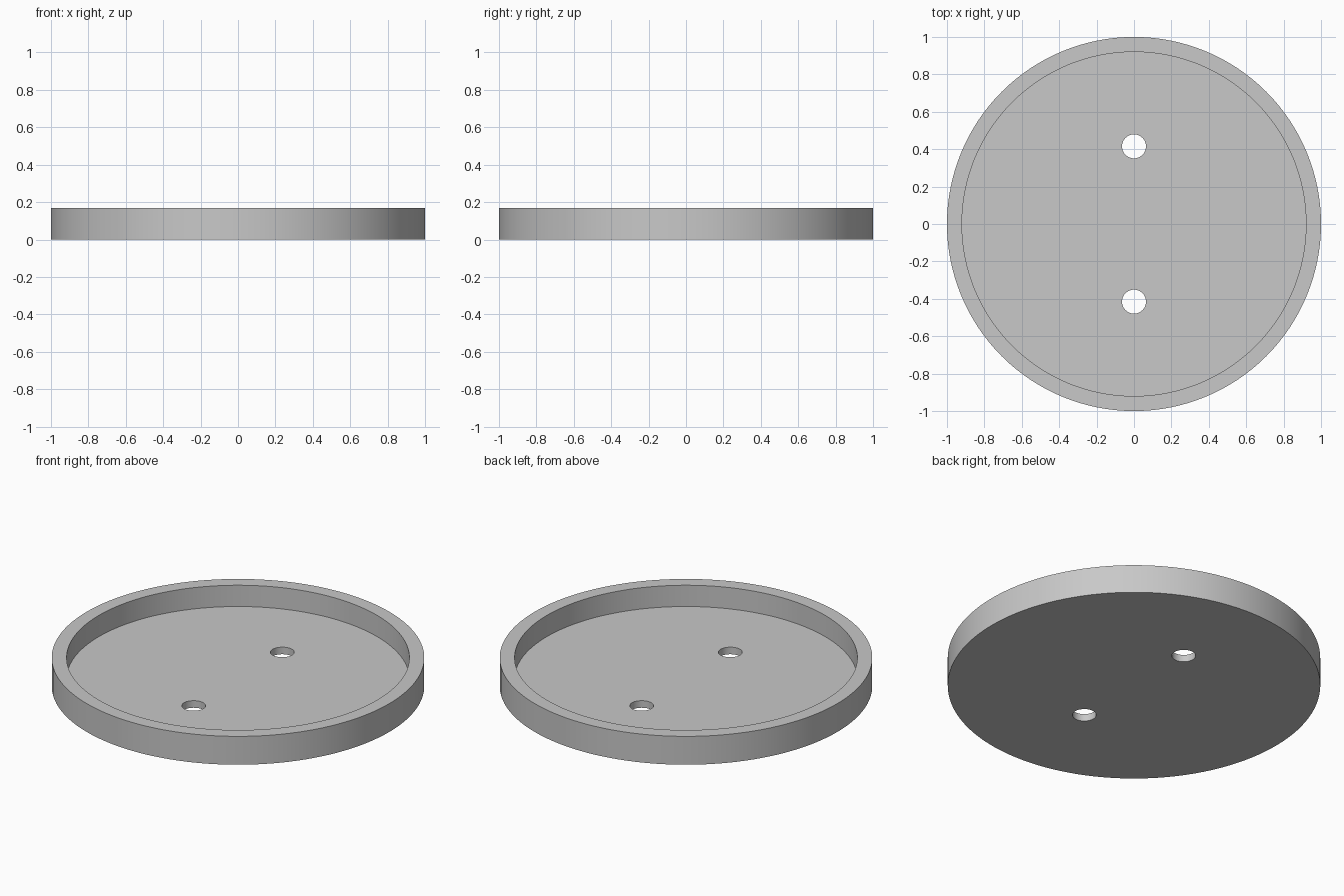
import bpy
import math

RADIUS, INNER_RADIUS = 1.0, 0.92
HEIGHT, FLOOR = 0.168, 0.042
HOLE_RADIUS, HOLE_Y = 0.064, 0.415

if "Cube" in bpy.data.objects:
    bpy.data.objects.remove(bpy.data.objects["Cube"], do_unlink=True)

# Plain grey material
grey = bpy.data.materials.new("light_grey")
grey.use_nodes = True
colour = (0.58, 0.58, 0.58, 1)
grey.diffuse_color = colour
grey.node_tree.nodes["Principled BSDF"].inputs["Base Color"].default_value = colour


def cylinder(name, radius, bottom, top, y=0, sides=128):
    bpy.ops.mesh.primitive_cylinder_add(
        vertices=sides, radius=radius, depth=top - bottom,
        location=(0, y, (bottom + top) / 2))
    obj = bpy.context.object
    obj.name = name
    obj.data.materials.append(grey)
    return obj


# Round tray body
tray = cylinder("round_tray", RADIUS, 0, HEIGHT)

# Cutters for the shallow recess and the two through holes
cutters = [cylinder("recess_cutter", INNER_RADIUS, FLOOR, HEIGHT + 0.1)]
for name, side in (("front", -1), ("back", 1)):
    cutters.append(cylinder(name + "_hole_cutter", HOLE_RADIUS, -0.1,
                            FLOOR + 0.05, side * HOLE_Y, 48))

bpy.ops.object.select_all(action='DESELECT')
tray.select_set(True)
bpy.context.view_layer.objects.active = tray
for cutter in cutters:
    cut = tray.modifiers.new(cutter.name, 'BOOLEAN')
    cut.operation = 'DIFFERENCE'
    cut.solver = 'EXACT'
    cut.object = cutter
    bpy.ops.object.modifier_apply(modifier=cut.name)
    bpy.data.objects.remove(cutter, do_unlink=True)

# Smooth round walls with sharp rims
bpy.ops.object.shade_smooth_by_angle(angle=math.radians(30))
